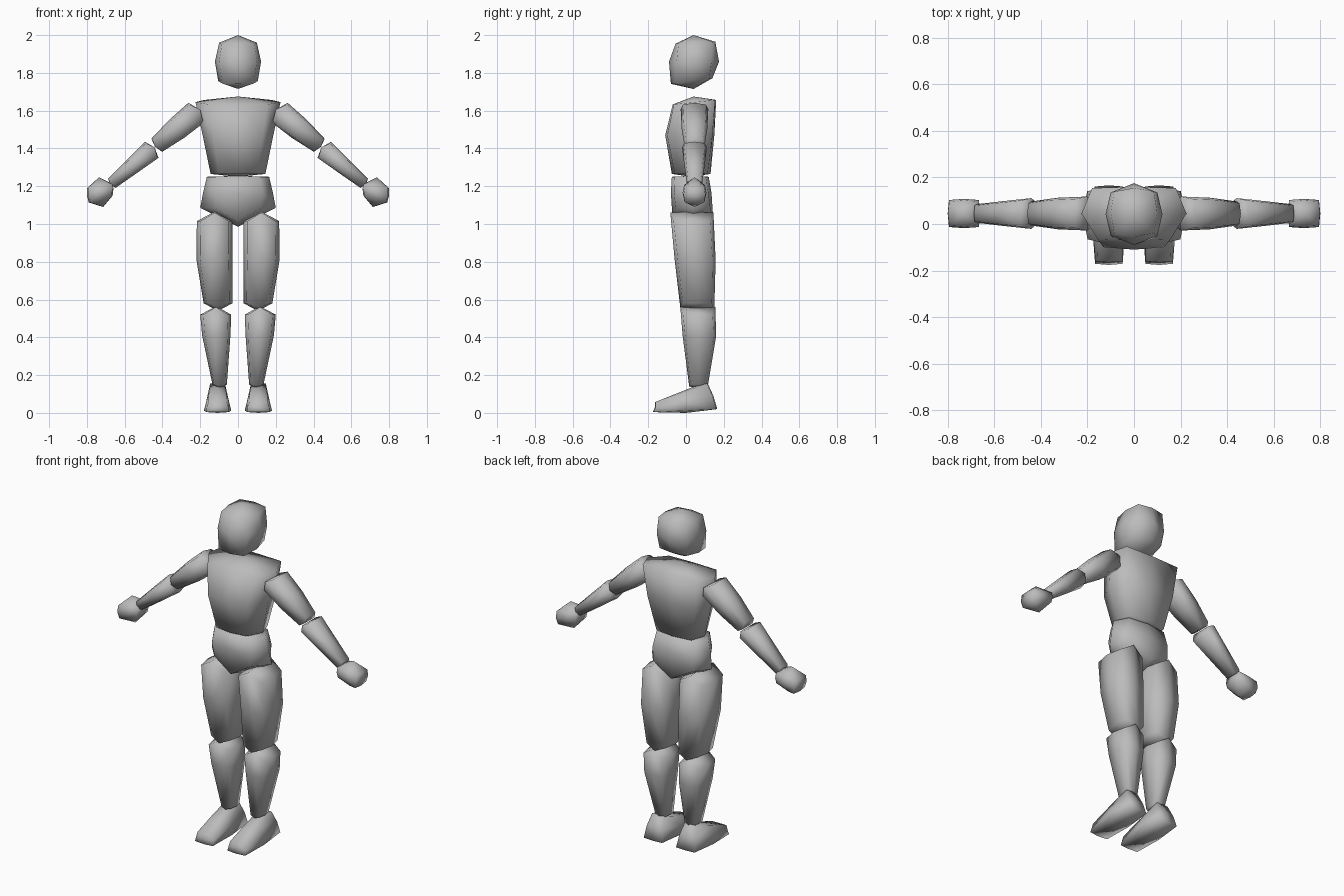
import bpy, bmesh
from mathutils import Vector as V

grey = bpy.data.materials.new("plain_grey")
grey.diffuse_color = (0.5, 0.5, 0.5, 1)


def ring(c, u, v, kf=0.8, kb=0.8, kv=0.85, lift=(0, 0, 0)):
    """Eight points round c: u is the half width, v the half depth (to the back),
    kf/kb/kv pull in the corners, lift shifts the front and back middles."""
    c, u, v, l = V(c), V(u), V(v), V(lift)
    return [c - v + l, c - v * kv + u * kf, c + u, c + v * kv + u * kb,
            c + v + l, c + v * kv - u * kb, c - u, c - v * kv - u * kf]


def flat(z, cx, hx, yf, yb, tilt=0, **k):
    """Ring across an upright part, given its front and back y."""
    return ring((cx, (yf + yb) / 2, z), (hx, 0, 0), (0, (yb - yf) / 2, tilt), **k)


def block(name, start, rings, end, side=1):
    """Skin the rings and close both ends with four quads round a pole."""
    bm = bmesh.new()
    flip = lambda p: (p[0] * side, p[1], p[2])
    rows = [[bm.verts.new(flip(p)) for p in r] for r in rings]
    for a, b in zip(rows, rows[1:]):
        for i in range(8):
            j = (i + 1) % 8
            bm.faces.new((a[i], a[j], b[j], b[i]))
    for pole, r in ((start, rows[0]), (end, rows[-1])):
        p = bm.verts.new(flip(pole))
        for i in range(0, 8, 2):
            bm.faces.new((p, r[i], r[i + 1], r[(i + 2) % 8]))
    bmesh.ops.recalc_face_normals(bm, faces=bm.faces)
    for f in bm.faces:
        f.smooth = True
    me = bpy.data.meshes.new(name)
    bm.to_mesh(me)
    bm.free()
    me.materials.append(grey)
    bpy.context.collection.objects.link(bpy.data.objects.new(name, me))


def arm_part(name, a, b, sizes, side, bulge):
    """Limb in the x-z plane from a to b; sizes are (t, half height, half depth)."""
    a, b = V(a), V(b)
    d = (b - a).normalized()
    up = V((-d.z, 0, d.x))
    rings = [ring(a.lerp(b, t), up * h, (0, w, 0), 0.8, 0.8, 0.85,
                  d * (-bulge if t == 0 else bulge * 0.5 if t == 1 else 0))
             for t, h, w in sizes]
    block(name, a - d * bulge, rings, b + d * bulge * 0.5, side)


# Head
block("head", (0, 0.04, 2.0),
      [flat(1.96, 0, 0.10, -0.055, 0.155, 0.005, kf=0.85, kb=0.85),
       flat(1.86, 0, 0.122, -0.09, 0.175, 0.0, kf=0.82, kb=0.82, kv=0.7),
       flat(1.757, 0, 0.105, -0.08, 0.14, 0.015, kf=0.8, kb=0.85)],
      (0, 0.04, 1.715))

# Torso and pelvis
block("torso", (0, 0.04, 1.675),
      [flat(1.645, 0, 0.225, -0.07, 0.16, 0.012, kf=0.7, kb=0.8, kv=0.95),
       flat(1.47, 0, 0.187, -0.11, 0.15, kf=0.7, kb=0.85, kv=0.92),
       flat(1.265, 0, 0.145, -0.075, 0.13, kf=0.7, kb=0.8)],
      (0, 0.03, 1.25))
block("pelvis", (0, 0.03, 1.255),
      [flat(1.25, 0, 0.165, -0.075, 0.12, kf=0.7, kb=0.75),
       flat(1.165, 0, 0.185, -0.08, 0.135, kf=0.7, kb=0.75),
       flat(1.085, 0, 0.20, -0.07, 0.145, kf=0.6, kb=0.65, lift=(0, 0, -0.07))],
      (0, 0.04, 0.985))

for side, tag in ((-1, "right"), (1, "left")):
    # Arm and hand
    arm_part("upper_arm_" + tag, (0.22, 0, 1.59), (0.43, 0, 1.417),
             ((0, 0.067, 0.073), (0.5, 0.062, 0.068), (1, 0.045, 0.052)), side, 0.025)
    arm_part("forearm_" + tag, (0.457, 0, 1.393), (0.668, 0, 1.215),
             ((0, 0.056, 0.066), (0.5, 0.044, 0.053), (1, 0.031, 0.04)), side, 0.02)
    block("hand_" + tag, (0.736, 0.0, 1.247),
          [ring((0.73, 0, 1.2), (0.069, 0, -0.010), (0, 0.056, 0), 0.92, 0.92, 0.92),
           ring((0.73, 0, 1.166), (0.07, 0, -0.015), (0, 0.063, 0), 0.92, 0.92, 0.92),
           ring((0.727, 0, 1.132), (0.063, 0, -0.018), (0, 0.056, 0), 0.92, 0.92, 0.92)],
          (0.714, 0.0, 1.09), side)
    for n in ("upper_arm_", "forearm_", "hand_"):
        bpy.data.objects[n + tag].location.y = 0.045

    # Leg
    block("thigh_" + tag, (0.125, 0.03, 1.065),
          [flat(1.015, 0.124, 0.094, -0.083, 0.145, lift=(0, 0, 0.045)),
           flat(0.81, 0.125, 0.095, -0.06, 0.157),
           flat(0.58, 0.106, 0.076, -0.03, 0.15, lift=(0, 0, -0.025))],
          (0.105, 0.06, 0.54), side)
    block("shin_" + tag, (0.115, 0.06, 0.565),
          [flat(0.52, 0.118, 0.082, -0.03, 0.155, lift=(0, 0, 0.04)),
           flat(0.41, 0.115, 0.075, -0.018, 0.16),
           flat(0.15, 0.097, 0.038, 0.017, 0.115, lift=(0, 0, -0.01))],
          (0.097, 0.065, 0.13), side)

    # Foot, wedge from ankle to toe
    block("foot_" + tag, (0.106, 0.03, 0.135),
          [ring((0.108, -0.025, 0.107), (0.046, 0, 0), (0, 0.14, 0.05), 1.05, 0.85, 0.97),
           ring((0.108, -0.01, 0.06), (0.06, 0, 0), (0, 0.155, 0.03), 0.95, 0.9, 0.97),
           ring((0.108, -0.005, 0.012), (0.072, 0, 0), (0, 0.171, 0.008), 0.82, 0.85, 0.97)],
          (0.108, 0.0, 0.0), side)
